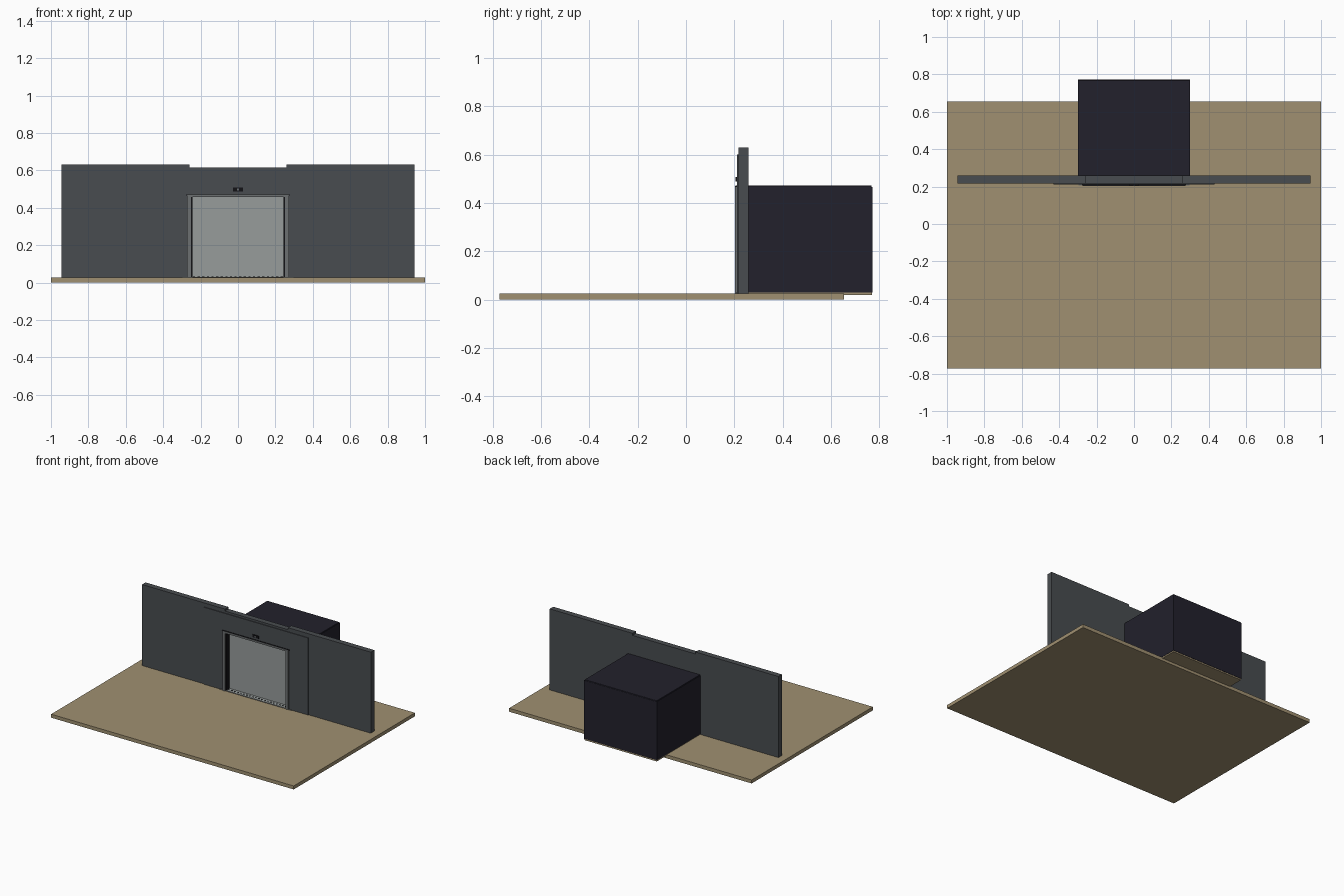
import bpy

if "Cube" in bpy.data.objects:
    bpy.data.objects.remove(bpy.data.objects["Cube"])


def material(name, rgb):
    m = bpy.data.materials.new(name)
    m.use_nodes = True
    m.diffuse_color = (*rgb, 1)
    m.node_tree.nodes["Principled BSDF"].inputs["Base Color"].default_value = (*rgb, 1)
    return m


tan = material("tan floor", (0.35, 0.28, 0.165))
slate = material("slate wall", (0.066, 0.073, 0.08))
navy = material("dark cabin", (0.016, 0.015, 0.025))
steel = material("brushed steel", (0.31, 0.335, 0.33))
trim = material("grey trim", (0.15, 0.16, 0.165))
black = material("black", (0.006, 0.006, 0.008))


def box(name, mat, x, y, z, bevel=0):
    """Box from (low, high) ranges on each axis."""
    spans = (x, y, z)
    bpy.ops.mesh.primitive_cube_add(size=1, location=[(a + b) / 2 for a, b in spans])
    ob = bpy.context.object
    ob.name = name
    ob.scale = [b - a for a, b in spans]
    bpy.ops.object.transform_apply(location=False, rotation=False, scale=True)
    ob.data.materials.append(mat)
    if bevel:
        mod = ob.modifiers.new("soft edge", 'BEVEL')
        mod.width = bevel
        mod.segments = 2
    return ob


def pair(name, mat, x, y, z, bevel=0):
    """The same box on both sides of the centre."""
    box("left_" + name, mat, x, y, z, bevel)
    box("right_" + name, mat, (-x[1], -x[0]), y, z, bevel)


ground = 0.026
wall_y = (0.217, 0.258)
face_y = (0.212, 0.217)

# Floor slab and cabin base
box("floor_slab", tan, (-1, 1), (-0.772, 0.655), (0, ground))
box("cabin_base", tan, (-0.298, 0.298), (0.258, 0.77), (0.02, 0.03))

# Wall with doorway, and the thin facing around it
pair("wall", slate, (0.26, 0.943), wall_y, (ground, 0.63))
box("wall_header", slate, (-0.26, 0.26), wall_y, (0.46, 0.615))
pair("facing", slate, (0.26, 0.43), face_y, (ground, 0.6))
box("facing_header", slate, (-0.26, 0.26), face_y, (0.46, 0.6))

# Cabin shell
pair("cabin_side", navy, (0.29, 0.3), (0.258, 0.772), (0.03, 0.466))
box("cabin_back", navy, (-0.3, 0.3), (0.762, 0.772), (0.03, 0.466), 0.003)
box("cabin_roof", navy, (-0.297, 0.297), (0.258, 0.769), (0.456, 0.472), 0.003)

# Door frame with dark inner lining
pair("frame_post", trim, (0.251, 0.272), (0.203, 0.25), (ground, 0.47))
box("frame_lintel", trim, (-0.272, 0.272), (0.203, 0.25), (0.457, 0.47))
box("lintel_cap", black, (-0.278, 0.278), (0.206, 0.214), (0.466, 0.472))
pair("frame_lining", black, (0.244, 0.251), (0.21, 0.262), (ground, 0.457))

# Sliding door and grooved threshold
box("door_panel", steel, (-0.246, 0.246), (0.25, 0.262), (0.03, 0.457))
box("threshold", steel, (-0.25, 0.25), (0.212, 0.25), (0.024, 0.03))
box("threshold_lip", trim, (-0.298, 0.298), (0.207, 0.213), (0.022, 0.029))
for i in range(20):
    x = -0.235 + i * 0.0247
    box("threshold_slot", black, (x - 0.006, x + 0.006), (0.225, 0.235), (0.029, 0.031))

# Floor indicator above the door
box("indicator_plate", black, (-0.026, 0.026), (0.206, 0.213), (0.488, 0.507))
box("indicator_light", trim, (-0.005, 0.005), (0.204, 0.207), (0.493, 0.502))
